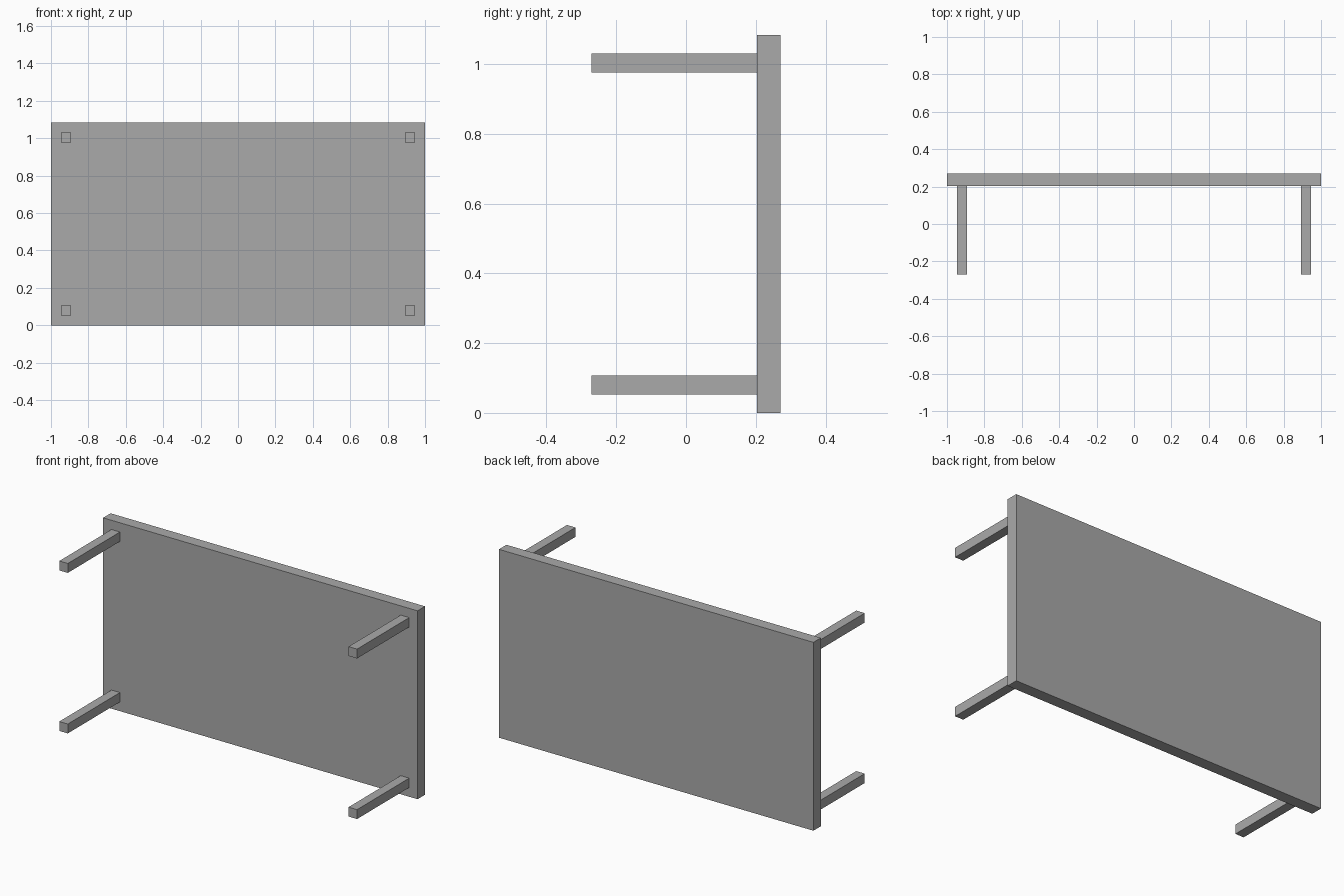
import bpy

cube = bpy.data.objects.get("Cube")
if cube:
    bpy.data.objects.remove(cube, do_unlink=True)

# Single grey finish
GREY = (0.4, 0.4, 0.4, 1.0)
grey = bpy.data.materials.new("plain_grey")
grey.use_nodes = True
grey.diffuse_color = GREY
grey.node_tree.nodes["Principled BSDF"].inputs["Base Color"].default_value = GREY


def box(name, low, high):
    """Flat-shaded box between two opposite corners."""
    centre = [(a + b) / 2 for a, b in zip(low, high)]
    bpy.ops.mesh.primitive_cube_add(size=1, location=centre)
    obj = bpy.context.object
    obj.name = name
    obj.scale = [b - a for a, b in zip(low, high)]
    bpy.ops.object.transform_apply(location=False, rotation=False, scale=True)
    obj.data.materials.append(grey)
    return obj


HEIGHT = 1.083      # board width, standing on its long edge
BACK = 0.271        # half of the total depth
BOARD_FRONT = 0.203
LEG = 0.054         # leg thickness
INSET = 0.053       # leg distance from the board edges

# Table top, standing upright
box("table_top", (-1, BOARD_FRONT, 0), (1, BACK, HEIGHT))

# Four square legs pointing forward
for side, x in (("right", -1 + INSET), ("left", 1 - INSET - LEG)):
    for level, z in (("lower", INSET), ("upper", HEIGHT - INSET - LEG)):
        box(f"{level}_{side}_leg", (x, -BACK, z), (x + LEG, BOARD_FRONT, z + LEG))
